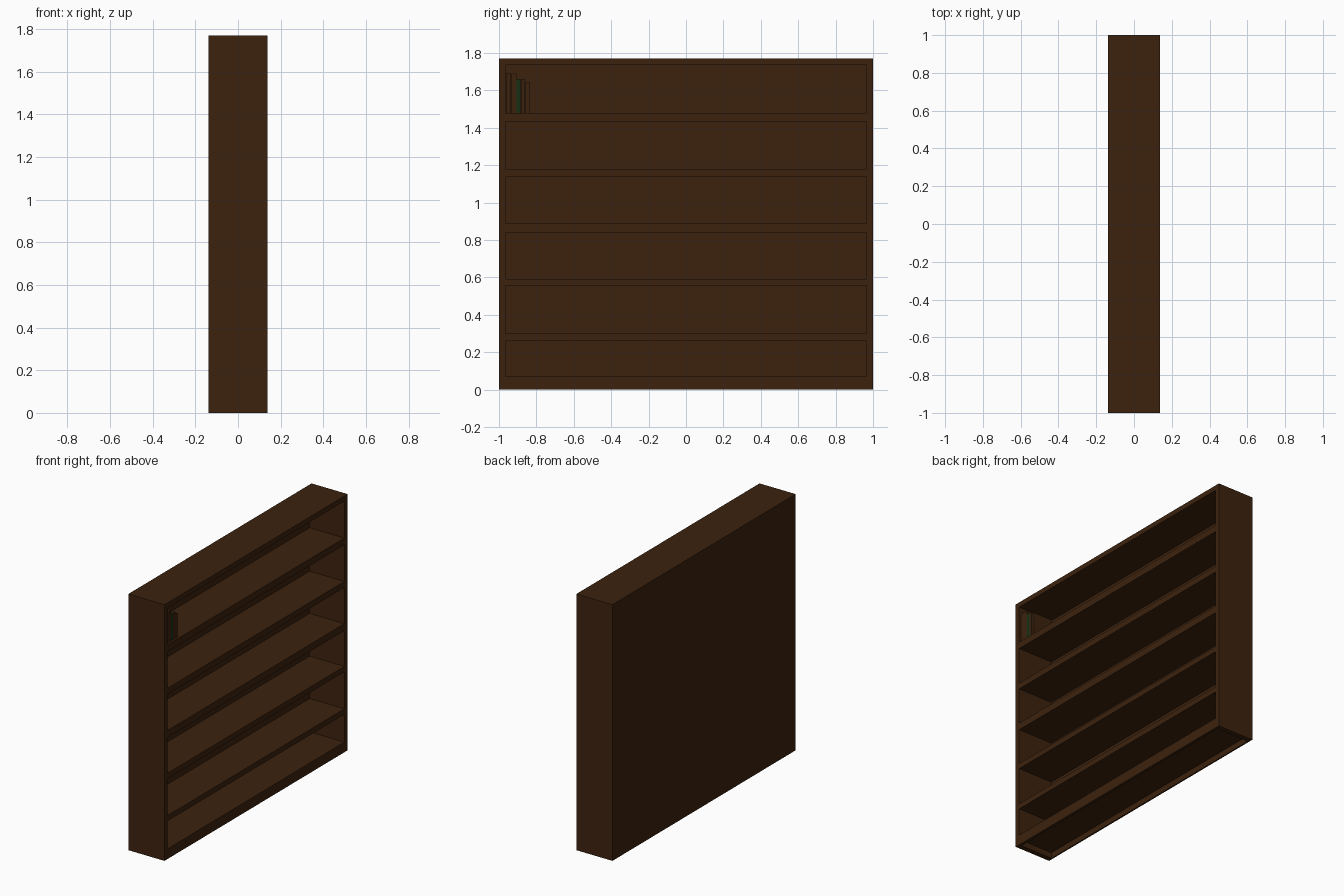
import bpy

cube = bpy.data.objects.get("Cube")
if cube:
    bpy.data.objects.remove(cube, do_unlink=True)


def make_material(name, rgb):
    mat = bpy.data.materials.new(name)
    mat.use_nodes = True
    color = (*rgb, 1)
    mat.diffuse_color = color
    bsdf = next(n for n in mat.node_tree.nodes if n.type == 'BSDF_PRINCIPLED')
    bsdf.inputs["Base Color"].default_value = color
    return mat


wood = make_material("dark_wood", (0.046, 0.0165, 0.0045))
green = make_material("dark_green", (0.008, 0.03, 0.006))


def box(name, x, y, z, mat=wood):
    """Box from (min, max) pairs on each axis."""
    spans = (x, y, z)
    bpy.ops.mesh.primitive_cube_add(size=1)
    obj = bpy.context.object
    obj.name = name
    for v in obj.data.vertices:
        v.co = [lo + (c + 0.5) * (hi - lo) for c, (lo, hi) in zip(v.co, spans)]
    obj.data.materials.append(mat)
    return obj


DEPTH, HALF, TOP = 0.138, 1.0, 1.77
SIDE, BACK = 0.035, 0.01
inner = HALF - SIDE
inside_x = (-DEPTH + BACK, DEPTH)
inside_y = (-inner, inner)

# Outer case
box("left_side_panel", (-DEPTH, DEPTH), (inner, HALF), (0, TOP))
box("right_side_panel", (-DEPTH, DEPTH), (-HALF, -inner), (0, TOP))
box("back_panel", (-DEPTH, -DEPTH + BACK), inside_y, (0, TOP))
box("top_board", inside_x, inside_y, (1.735, TOP))

# Bottom shelf over a hollow plinth closed by a kick board
box("bottom_shelf", inside_x, inside_y, (0.04, 0.07))
box("kick_board", (DEPTH - 0.02, DEPTH), inside_y, (0, 0.04))

# Shelves
shelves = [(0.262, 0.30), (0.556, 0.593), (0.84, 0.888),
           (1.138, 1.18), (1.433, 1.48)]
for i, span in enumerate(shelves):
    box(f"shelf_{i + 1}", inside_x, inside_y, span)

# Row of books at one end of the top shelf
y = -inner + 0.002
books = [(0.029, 0.21, wood), (0.029, 0.21, wood), (0.022, 0.182, green),
         (0.024, 0.182, wood), (0.022, 0.165, wood)]
for i, (width, height, mat) in enumerate(books):
    box(f"book_{i + 1}", (-0.02, DEPTH - 0.015), (y, y + width - 0.001),
        (1.48, 1.48 + height), mat)
    y += width
